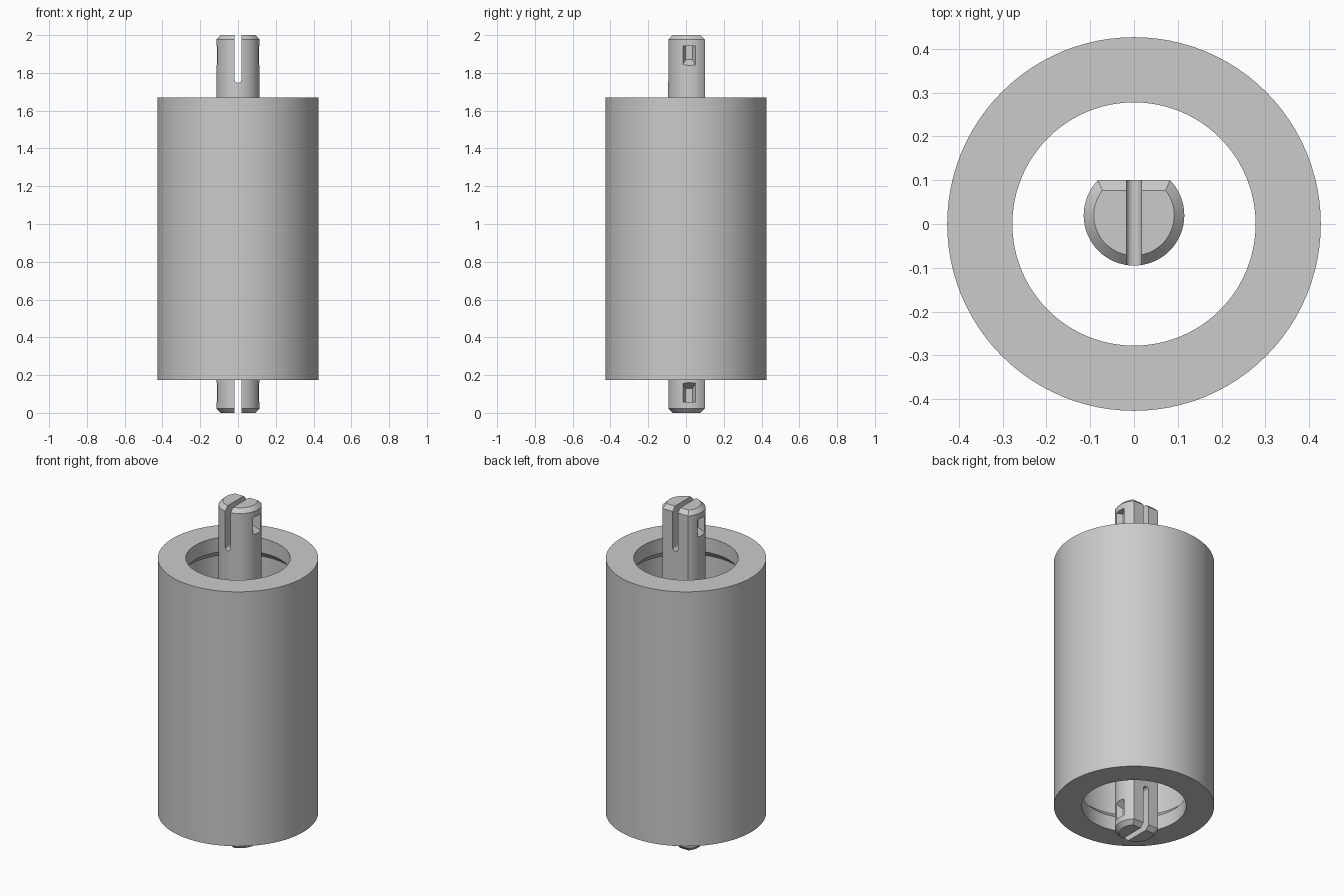
import bpy, math
from math import cos, sin, pi

old = bpy.data.objects.get("Cube")
if old:
    bpy.data.objects.remove(old, do_unlink=True)

grey = bpy.data.materials.new("light grey")
grey.use_nodes = True
grey.diffuse_color = (0.6, 0.6, 0.6, 1)
grey.node_tree.nodes["Principled BSDF"].inputs["Base Color"].default_value = (0.6, 0.6, 0.6, 1)


def loft(name, loops, ring=False):
    """Skin equal-length loops; cap the ends, or join last to first if ring."""
    n, m = len(loops[0]), len(loops)
    verts = [p for loop in loops for p in loop]
    faces = []
    for i in range(m if ring else m - 1):
        a, b = i * n, (i + 1) % m * n
        faces += [(a + j, a + (j + 1) % n, b + (j + 1) % n, b + j) for j in range(n)]
    if not ring:
        faces += [tuple(reversed(range(n))), tuple(range((m - 1) * n, m * n))]
    mesh = bpy.data.meshes.new(name)
    mesh.from_pydata(verts, [], faces)
    obj = bpy.data.objects.new(name, mesh)
    bpy.context.collection.objects.link(obj)
    mesh.materials.append(grey)
    select(obj)
    bpy.ops.object.mode_set(mode='EDIT')
    bpy.ops.mesh.select_all(action='SELECT')
    bpy.ops.mesh.normals_make_consistent(inside=False)
    bpy.ops.object.mode_set(mode='OBJECT')
    return obj


def select(obj):
    bpy.ops.object.select_all(action='DESELECT')
    obj.select_set(True)
    bpy.context.view_layer.objects.active = obj


def circle(r, z, n=96):
    return [(r * cos(2 * pi * i / n), r * sin(2 * pi * i / n), z) for i in range(n)]


def cut(target, cutter):
    mod = target.modifiers.new("cut", 'BOOLEAN')
    mod.operation, mod.object, mod.solver = 'DIFFERENCE', cutter, 'EXACT'
    select(target)
    bpy.ops.object.modifier_apply(modifier=mod.name)
    bpy.data.objects.remove(cutter, do_unlink=True)


# Hollow sleeve: the bore widens through a cone behind each lip
BOTTOM, TOP, OUTER, BORE, LIP, STEP = 0.175, 1.67, 0.427, 0.278, 0.085, 0.04
profile = [(OUTER, BOTTOM), (OUTER, TOP), (BORE, TOP), (BORE, TOP - LIP),
           (BORE + STEP, TOP - LIP - STEP), (BORE + STEP, BOTTOM + LIP + STEP),
           (BORE, BOTTOM + LIP), (BORE, BOTTOM)]
sleeve = loft("sleeve", [circle(r, z) for r, z in profile], ring=True)

# Round pin with a flat along the back and chamfered ends
RADIUS, CENTRE, FLAT, CHAMFER = 0.115, 0.02, 0.1, 0.023


def pin_section(z, inset, n=48):
    r = RADIUS - inset
    start = math.asin((FLAT - inset - CENTRE) / r)
    angles = [pi - start + (pi + 2 * start) * i / n for i in range(n + 1)]
    return [(r * cos(a), CENTRE + r * sin(a), z) for a in angles]


pin = loft("pin", [pin_section(0, CHAMFER), pin_section(CHAMFER, 0),
                   pin_section(2 - CHAMFER, 0), pin_section(2, CHAMFER)])


def end_height(z, flip):
    return 2 - z if flip else z


# Round-bottomed slot and two side pockets at each end
SLOT = 0.0175
for flip in (False, True):
    outline = [(-SLOT, 2.2), (SLOT, 2.2)]
    outline += [(SLOT * cos(pi * i / 12), 1.765 - SLOT * sin(pi * i / 12)) for i in range(13)]
    cut(pin, loft("slot_cutter", [[(x, y, end_height(z, flip)) for x, z in outline]
                                  for y in (-0.3, 0.3)]))
    for side in (-1, 1):
        loops = []
        for x, half, low in ((0.075, 0.018, 1.87), (0.115, 0.036, 1.84), (0.15, 0.036, 1.84)):
            loops.append([(side * x, 0.016 + y, end_height(z, flip)) for y, z in
                          ((-half, low), (half, low), (half, 1.943), (-half, 1.943))])
        cut(pin, loft("pocket_cutter", loops))

# Smooth round walls, crisp edges
for obj in (sleeve, pin):
    select(obj)
    bpy.ops.object.shade_smooth_by_angle(angle=math.radians(25))
